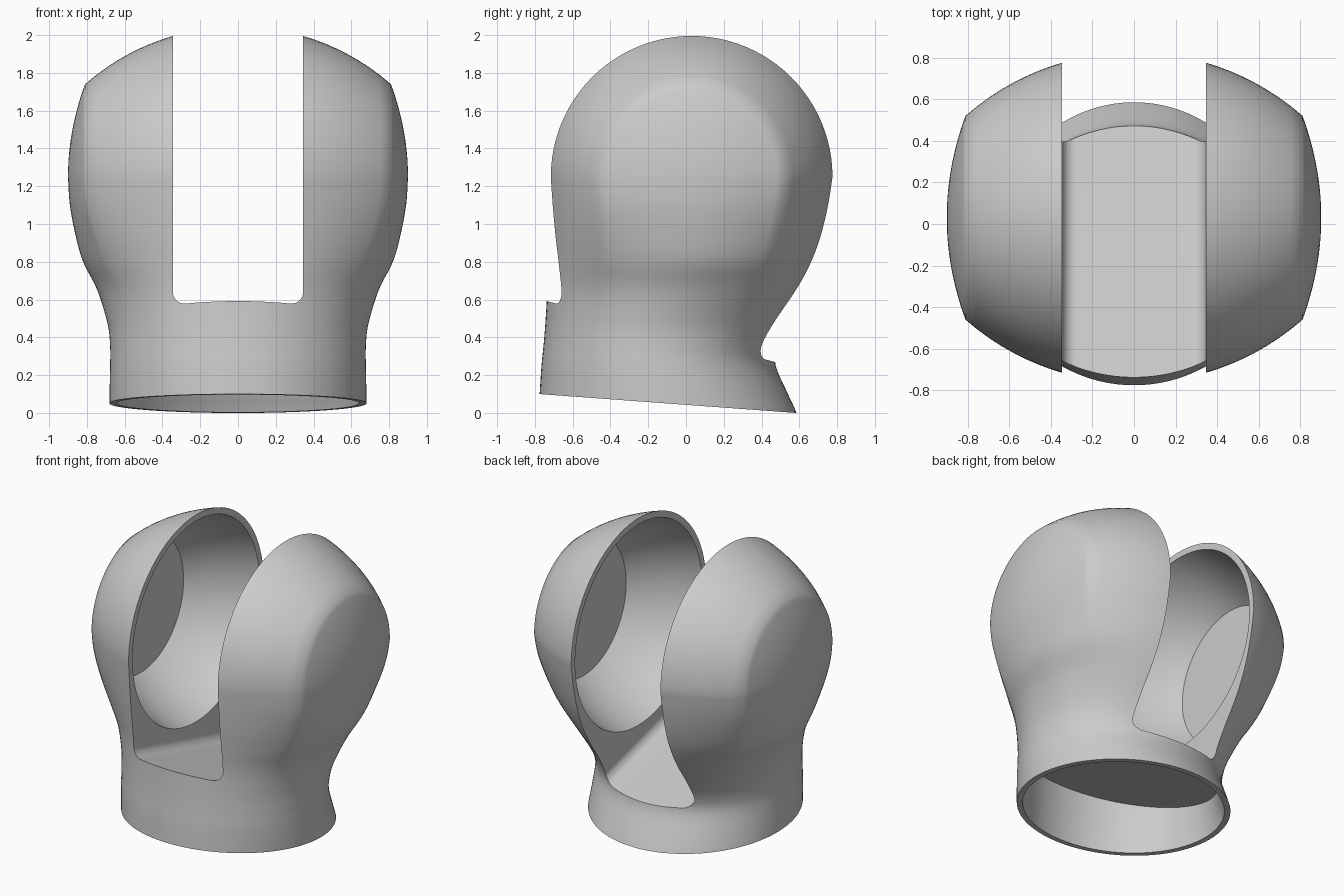
import bpy, bmesh
from math import sin, cos, pi, sqrt, atan2, hypot
from mathutils import Vector

if "Cube" in bpy.data.objects:
    bpy.data.objects.remove(bpy.data.objects["Cube"], do_unlink=True)

CY, CZ = 0.03, 1.25            # head axis, running along x
HALF_SLOT, SLOPE, FLOOR = 0.345, 0.267, 0.395
ARC_C, ARC_R = -0.433, 1.228   # arc that forms the side of the head

gray = bpy.data.materials.new("plain gray")
gray.use_nodes = True
gray.diffuse_color = (0.6, 0.6, 0.6, 1)
gray.node_tree.nodes["Principled BSDF"].inputs["Base Color"].default_value = (0.6, 0.6, 0.6, 1)


def arc(x, inset=0.0):
    return ARC_C + sqrt((ARC_R - inset) ** 2 - x * x)


# Head half outline: domed end cap, then side arc
N = 14
quarter = [(0.9 - 0.09 * (i / N) ** 2, arc(0.81) * i / N) for i in range(N)]
quarter += [(0.81 * (1 - i / N), arc(0.81 * (1 - i / N))) for i in range(N + 1)]
outline = quarter + [(-x, r) for x, r in reversed(quarter[:-1])]
RMAX = arc(0)

# Neck sections: height, half width, front y, back y, centre y
SECTIONS = [
    (-0.2, 0.68, -0.79, 0.66, -0.09), (0.0, 0.68, -0.782, 0.585, -0.1),
    (0.1, 0.68, -0.775, 0.54, -0.12), (0.25, 0.677, -0.765, 0.475, -0.14),
    (0.35, 0.677, -0.755, 0.485, -0.14), (0.47, 0.69, -0.745, 0.55, -0.12),
    (0.65, 0.745, -0.735, 0.66, -0.05), (0.8, 0.82, -0.738, 0.725, 0.0),
    (0.94, 0.86, -0.747, 0.77, 0.01), (1.1, 0.89, -0.756, 0.803, 0.02),
    (CZ, 0.9, CY - RMAX, CY + RMAX, CY)]


def smooth_rows(rows, steps=5):
    """Catmull-Rom interpolation through the section rows."""
    out = []
    for i in range(len(rows) - 1):
        p0, p1, p2 = rows[max(i - 1, 0)], rows[i], rows[i + 1]
        p3 = rows[min(i + 2, len(rows) - 1)]
        for s in range(steps):
            t = s / steps
            out.append([0.5 * (2 * b + (c - a) * t + (2 * a - 5 * b + 4 * c - d) * t * t
                               + (3 * b - a - 3 * c + d) * t ** 3)
                        for a, b, c, d in zip(p0, p1, p2, p3)])
    return out + [list(rows[-1])]


def ring(row, inset=0.0):
    """Closed section, round at the neck and turning into the head outline."""
    z, a, front, back, cy = row
    w = min(max((z - 0.45) / (CZ - 0.45), 0), 1)
    w = w * w * (3 - 2 * w)
    unit = []
    for x, r in outline:
        ux, ur = x / 0.9, r / RMAX
        ang, size = atan2(ur, ux), 1 - w + w * hypot(ux, ur)
        unit.append((cos(ang) * size, sin(ang) * size))
    pts = [(x * (a - inset), cy + y * (front + inset - cy), z) for x, y in unit]
    return pts + [(x * (a - inset), cy + y * (back - inset - cy), z)
                  for x, y in reversed(unit[1:-1])]


def grid(bm, rows, closed=False):
    vs = [[bm.verts.new(p) for p in row] for row in rows]
    for lo, hi in zip(vs, vs[1:]):
        n = len(lo)
        for k in range(n if closed else n - 1):
            m = (k + 1) % n
            bm.faces.new((lo[k], lo[m], hi[m], hi[k]))
    return vs


def trim(bm, point, normal, above):
    bmesh.ops.bisect_plane(bm, geom=bm.verts[:] + bm.edges[:] + bm.faces[:], plane_co=point,
                           plane_no=normal, clear_outer=above, clear_inner=not above)
    bmesh.ops.holes_fill(bm, edges=[e for e in bm.edges if e.is_boundary], sides=0)


def finish(bm, name):
    bmesh.ops.remove_doubles(bm, verts=bm.verts[:], dist=0.0005)
    bmesh.ops.recalc_face_normals(bm, faces=bm.faces[:])
    mesh = bpy.data.meshes.new(name)
    bm.to_mesh(mesh)
    bm.free()
    mesh.materials.append(gray)
    ob = bpy.data.objects.new(name, mesh)
    bpy.context.collection.objects.link(ob)
    return ob


# Outer body: lofted neck below, head spun about x above, tilted base
bm = bmesh.new()
rows = smooth_rows(SECTIONS)
grid(bm, [ring(r) for r in rows], closed=True)
SPIN = 48
grid(bm, [[(x, CY - r * cos(pi * j / SPIN), CZ + r * sin(pi * j / SPIN)) for x, r in outline]
          for j in range(SPIN + 1)])
bmesh.ops.remove_doubles(bm, verts=bm.verts[:], dist=0.0005)
trim(bm, Vector((0, 0.58, 0)), Vector((0, 0.0735, 1)), above=False)
body = finish(bm, "socket_body")

# Hollow of the neck, open at the base with a sloping ceiling
bm = bmesh.new()
rings = grid(bm, [ring(r, 0.038) for r in rows if r[0] < 0.9], closed=True)
bm.faces.new(rings[0])
trim(bm, Vector((0, 0, FLOOR - 0.11)), Vector((0, SLOPE, 1)), above=True)
cutters = [finish(bm, "neck_hollow_cutter")]

# Slot with rounded floor corners, sloping down to the back
bm = bmesh.new()
F = 0.07
half = [(HALF_SLOT, 2.7)] + [(HALF_SLOT - F + F * cos(pi / 2 * i / 8),
                             FLOOR + F - F * sin(pi / 2 * i / 8)) for i in range(9)]
section = half + [(-x, z) for x, z in reversed(half)]
ends = grid(bm, [[(x, y, z - SLOPE * y) for x, z in section] for y in (-1.2, 1.2)], closed=True)
for end in ends:
    bm.faces.new(end)
cutters.append(finish(bm, "slot_cutter"))

# Rounded cavity in each lobe, ending in a flat disc
for side, label in ((1, "left"), (-1, "right")):
    bm = bmesh.new()
    profile = [0.25 + 0.52 * i / 12 for i in range(13)]
    rings = grid(bm, [[(side * x, CY + arc(x, 0.042) * cos(2 * pi * k / 96),
                        CZ + arc(x, 0.042) * sin(2 * pi * k / 96)) for k in range(96)]
                      for x in profile], closed=True)
    bm.faces.new(rings[0])
    bm.faces.new(rings[-1])
    cutters.append(finish(bm, label + "_cavity_cutter"))

# Carve the body
bpy.ops.object.select_all(action="DESELECT")
bpy.context.view_layer.objects.active = body
body.select_set(True)
for cutter in cutters:
    cutter.hide_render = True
    mod = body.modifiers.new("carve", "BOOLEAN")
    mod.operation, mod.solver, mod.object = "DIFFERENCE", "EXACT", cutter
    bpy.ops.object.modifier_apply(modifier=mod.name)
    bpy.data.objects.remove(cutter, do_unlink=True)
bpy.ops.object.shade_smooth_by_angle(angle=0.6)
